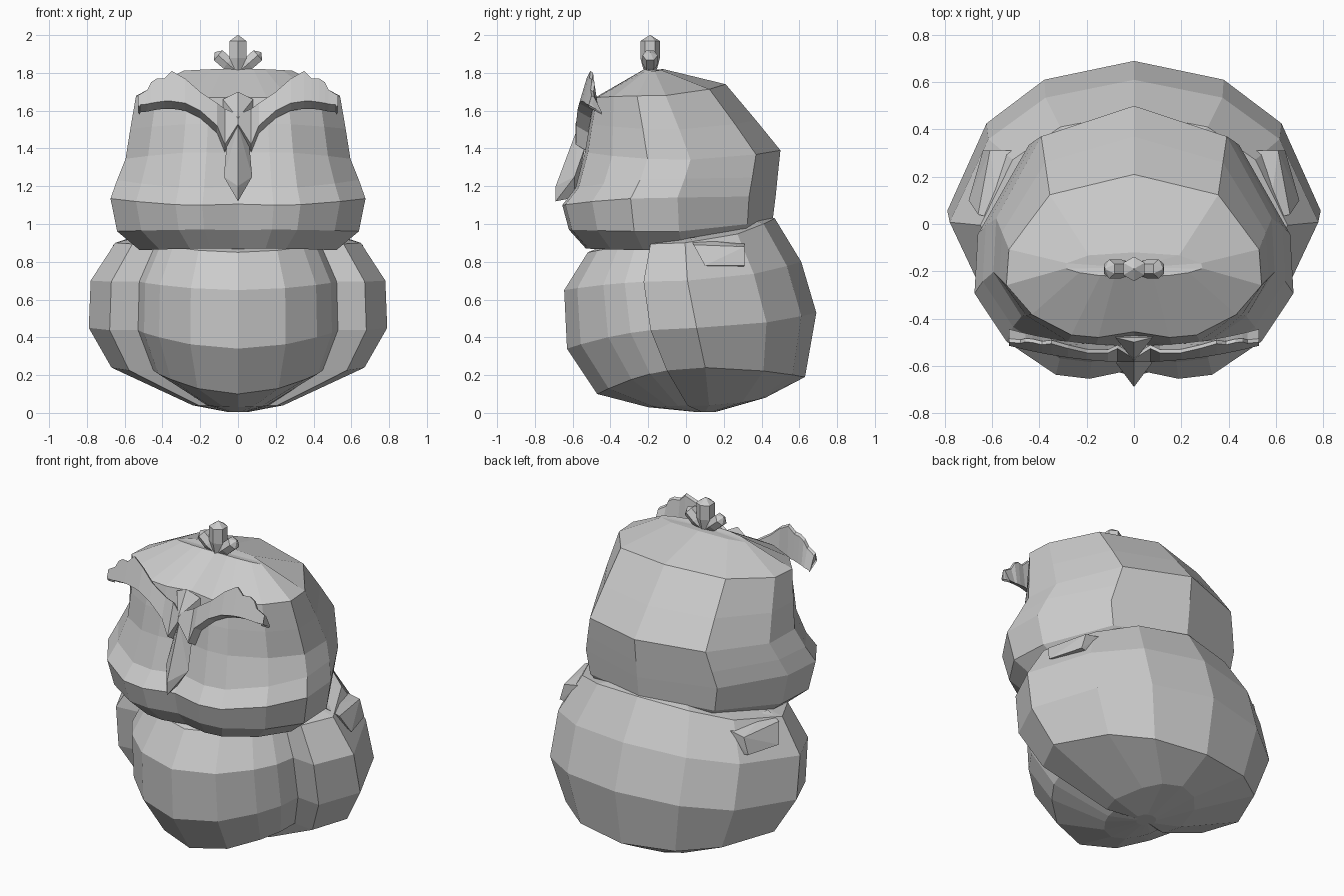
import bpy, bmesh, math
from mathutils import Vector, Matrix

if "Cube" in bpy.data.objects:
    bpy.data.objects.remove(bpy.data.objects["Cube"], do_unlink=True)

grey = bpy.data.materials.new("plain grey")
grey.use_nodes = True
grey.diffuse_color = (0.6, 0.6, 0.6, 1)
grey.node_tree.nodes["Principled BSDF"].inputs["Base Color"].default_value = grey.diffuse_color


def finish(name, bm):
    """Turn a bmesh into a flat shaded object."""
    bmesh.ops.recalc_face_normals(bm, faces=bm.faces)
    mesh = bpy.data.meshes.new(name)
    bm.to_mesh(mesh)
    bm.free()
    mesh.materials.append(grey)
    obj = bpy.data.objects.new(name, mesh)
    bpy.context.collection.objects.link(obj)
    return obj


def loft(name, rings):
    """Skin closed rings of points and fan both ends."""
    bm = bmesh.new()
    rows = [[bm.verts.new(p) for p in ring] for ring in rings]
    n = len(rows[0])
    for a, b in zip(rows, rows[1:]):
        for i in range(n):
            j = (i + 1) % n
            bm.faces.new((a[i], a[j], b[j], b[i]))
    for row in (rows[0], rows[-1]):
        mid = bm.verts.new(sum((v.co for v in row), Vector()) / n)
        for i in range(n):
            bm.faces.new((row[i], row[(i + 1) % n], mid))
    return finish(name, bm)


def plan_ring(plan, width, front, back, z_front, z_side, z_back):
    """Scale a half plan, bend it in height and mirror it."""
    half = []
    for px, py in plan:
        z_end = z_back if py > 0 else z_front
        y = (front + back) / 2 + py * (back - front) / 2
        half.append((px * width, y, z_side + (z_end - z_side) * py * py))
    return half + [(-x, y, z) for x, y, z in half[-2:0:-1]]


def hull(name, points, side=1):
    bm = bmesh.new()
    for x, y, z in points:
        bm.verts.new((x * side, y, z))
    bmesh.ops.convex_hull(bm, input=bm.verts)
    return finish(name, bm)


def both(points):
    return points + [(-x, y, z) for x, y, z in points if x]


# Body, with the folded wings stepping out of its sides
body_plan = [(0, -1), (.32, -.89), (.53, -.67), (.63, -.49), (.67, -.31),
             (.86, -.33), (1, .04), (.79, .6), (.48, .88), (0, 1)]
body_rings = [
    (.06, .04, .16, .006, .006, .006),
    (.24, -.2, .42, .03, .04, .08),
    (.67, -.47, .63, .1, .24, .19),
    (.79, -.63, .69, .34, .45, .53),
    (.78, -.645, .61, .65, .7, .8),
    (.65, -.52, .47, .85, .9, 1.03),
    (.45, -.4, .38, .9, .95, 1.05)]
loft("body", [plan_ring(body_plan, *r) for r in body_rings])

# Head, with cheeks bulging to either side of the beak
head_plan = [(0, -.93), (.28, -1), (.49, -.97), (.8, -.72), (1, -.36),
             (.98, .08), (.66, .75), (0, 1)]
head_rings = [
    (.4, -.4, .3, .92, .87, .97),
    (.52, -.53, .42, .87, .86, .96),
    (.64, -.62, .46, .97, .96, 1.03),
    (.675, -.655, .475, 1.1, 1.14, 1.15),
    (.64, -.585, .485, 1.19, 1.24, 1.25),
    (.595, -.535, .5, 1.38, 1.34, 1.39),
    (.57, -.51, .37, 1.53, 1.5, 1.55),
    (.54, -.48, .21, 1.67, 1.68, 1.74),
    (.29, -.22, -.12, 1.82, 1.81, 1.82)]
loft("head", [plan_ring(head_plan, *r) for r in head_rings])

# Beak and the small forehead wedge above it
hull("beak", both([(0, -.57, 1.52), (.06, -.53, 1.42), (.075, -.59, 1.25), (0, -.65, 1.23),
                   (0, -.69, 1.2), (0, -.69, 1.12), (0, -.59, 1.14)]))
hull("forehead_wedge", both([(0, -.5, 1.7), (.08, -.48, 1.66), (.08, -.47, 1.55), (0, -.58, 1.56)]))

# Brow feathers: x, scalloped top height, lower edge height
brow = [(0, 1.58, 1.53), (.07, 1.61, 1.42), (.11, 1.64, 1.52), (.2, 1.7, 1.6),
        (.28, 1.77, 1.64), (.35, 1.81, 1.65), (.39, 1.77, 1.65), (.43, 1.77, 1.645),
        (.46, 1.75, 1.64), (.48, 1.71, 1.635), (.53, 1.68, 1.63), (.52, 1.64, 1.62)]
for label, side in (("left", 1), ("right", -1)):
    sections = []
    for x, top, low in brow:
        y = -.585 + .25 * x * x
        lean = .3 * (top - low)
        sections.append([(x * side, y + lean, top), (x * side, y, low),
                         (x * side, y + .07, low - .04), (x * side, y + lean + .015, top - .01)])
    loft(label + "_brow", sections)
    # Raised shoulder ledge at the top of the wing
    hull(label + "_shoulder", [(.57, .02, .93), (.66, .04, .89), (.5, .31, .9), (.61, .31, .88),
                               (.64, .31, .78), (.5, .3, .76), (.7, .1, .78)], side)


# Head tuft: three pointed hexagonal sprouts
def sprout(name, length, radius, tilt, base):
    matrix = Matrix.Translation(base) @ Matrix.Rotation(tilt, 4, 'Y')
    rings = []
    for r, h in ((.6, 0), (1, .4), (1, .84), (.05, 1)):
        rings.append([matrix @ Vector((r * radius * math.sin(k * math.pi / 3),
                                       r * radius * math.cos(k * math.pi / 3), h * length))
                      for k in range(6)])
    loft(name, rings)


sprout("middle_tuft", .2, .052, 0, (0, -.19, 1.8))
sprout("left_tuft", .15, .04, .85, (.01, -.19, 1.81))
sprout("right_tuft", .15, .04, -.85, (-.01, -.19, 1.81))
